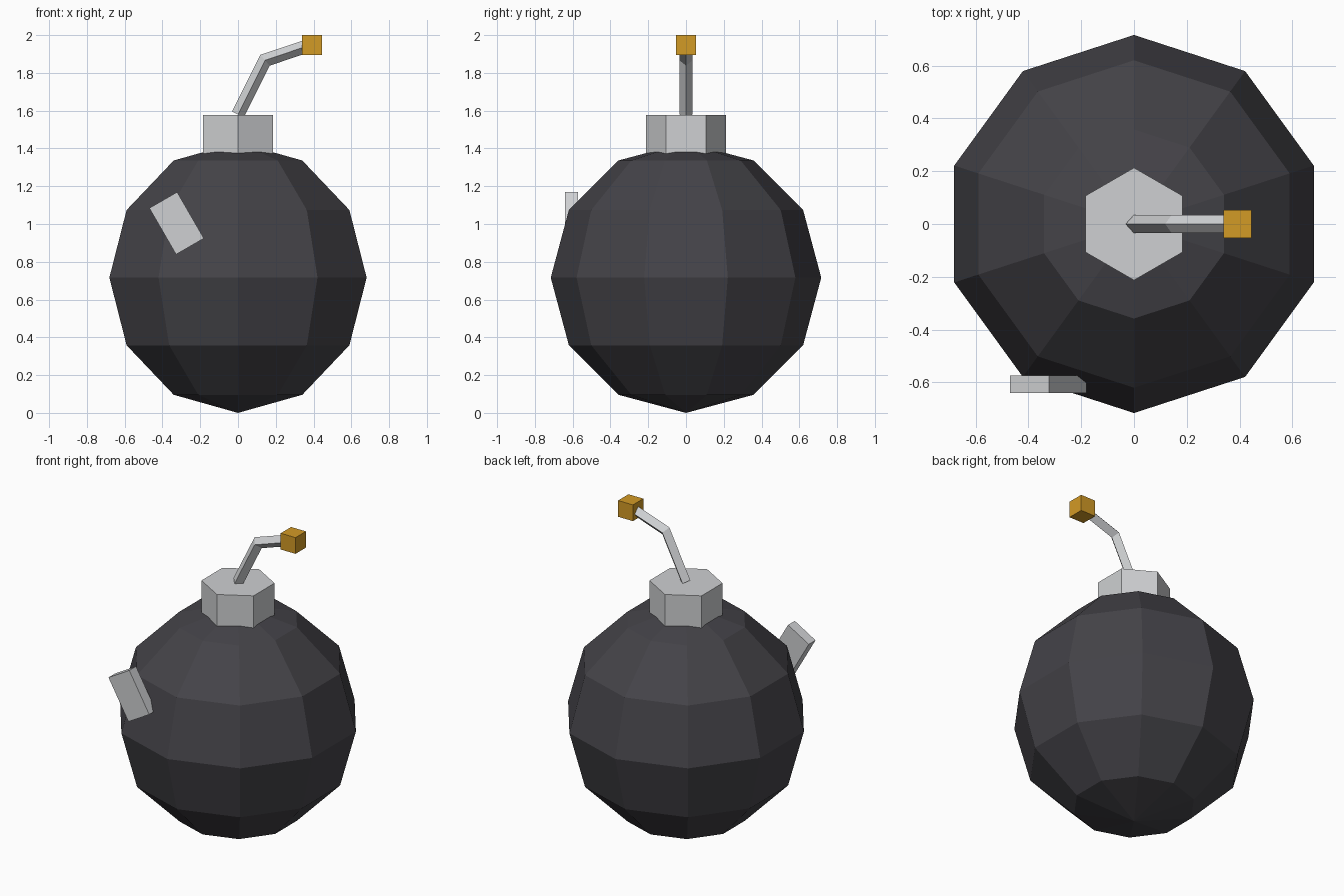
import bpy
import bmesh
from math import radians
from mathutils import Matrix, Vector

default = bpy.data.objects.get("Cube")
if default:
    bpy.data.objects.remove(default, do_unlink=True)


def make_material(name, rgb):
    mat = bpy.data.materials.new(name)
    mat.use_nodes = True
    color = (*rgb, 1.0)
    mat.diffuse_color = color
    mat.node_tree.nodes["Principled BSDF"].inputs["Base Color"].default_value = color
    return mat


def add_part(name, bm, mat):
    bmesh.ops.recalc_face_normals(bm, faces=bm.faces)
    mesh = bpy.data.meshes.new(name)
    bm.to_mesh(mesh)
    bm.free()
    mesh.materials.append(mat)
    obj = bpy.data.objects.new(name, mesh)
    bpy.context.collection.objects.link(obj)
    return obj


def add_box(name, center, size, mat, tilt=0.0):
    bm = bmesh.new()
    place = (Matrix.Translation(center) @ Matrix.Rotation(radians(tilt), 4, 'Y')
             @ Matrix.Diagonal((*size, 1.0)))
    bmesh.ops.create_cube(bm, size=1.0, matrix=place)
    return add_part(name, bm, mat)


charcoal = make_material("charcoal", (0.058, 0.056, 0.065))
light_grey = make_material("light_grey", (0.62, 0.63, 0.645))
amber = make_material("amber", (0.65, 0.325, 0.019))

# Faceted round body
RADIUS = 0.716
bm = bmesh.new()
bmesh.ops.create_uvsphere(bm, u_segments=10, v_segments=6, radius=RADIUS,
                          matrix=Matrix.Translation((0, 0, RADIUS)))
add_part("body", bm, charcoal)

# Hexagonal neck cap
bm = bmesh.new()
bmesh.ops.create_cone(bm, cap_ends=True, segments=6, radius1=0.213, radius2=0.213,
                      depth=0.21, matrix=Matrix.Translation((0, 0, 1.473)))
add_part("neck_cap", bm, light_grey)

# Bent fuse: a diamond section carried along a path, mitred at the bend
path = [Vector(p) for p in ((0, 0, 1.58), (0.143, 0, 1.867), (0.39, 0, 1.95))]
HALF = 0.035
across = Vector((0, 1, 0))
bm = bmesh.new()
rings = []
for i, point in enumerate(path):
    before = (point - path[max(i - 1, 0)]).normalized()
    after = (path[min(i + 1, len(path) - 1)] - point).normalized()
    along = (before + after).normalized()
    up = along.cross(across)
    stretch = 1.0 / max(along.dot(before), along.dot(after))
    rings.append([bm.verts.new(point + offset) for offset in
                  (across * HALF, up * HALF * stretch, -across * HALF, -up * HALF * stretch)])
for low, high in zip(rings, rings[1:]):
    for k in range(4):
        n = (k + 1) % 4
        bm.faces.new((low[k], low[n], high[n], high[k]))
bm.faces.new(rings[0])
bm.faces.new(rings[-1])
add_part("fuse", bm, light_grey)

# Glowing fuse tip
add_box("fuse_tip", (0.392, 0, 1.948), (0.105, 0.105, 0.104), amber)

# Tilted highlight block on the front right of the body
add_box("highlight_block", (-0.325, -0.607, 1.004), (0.17, 0.068, 0.283), light_grey, tilt=-30)
